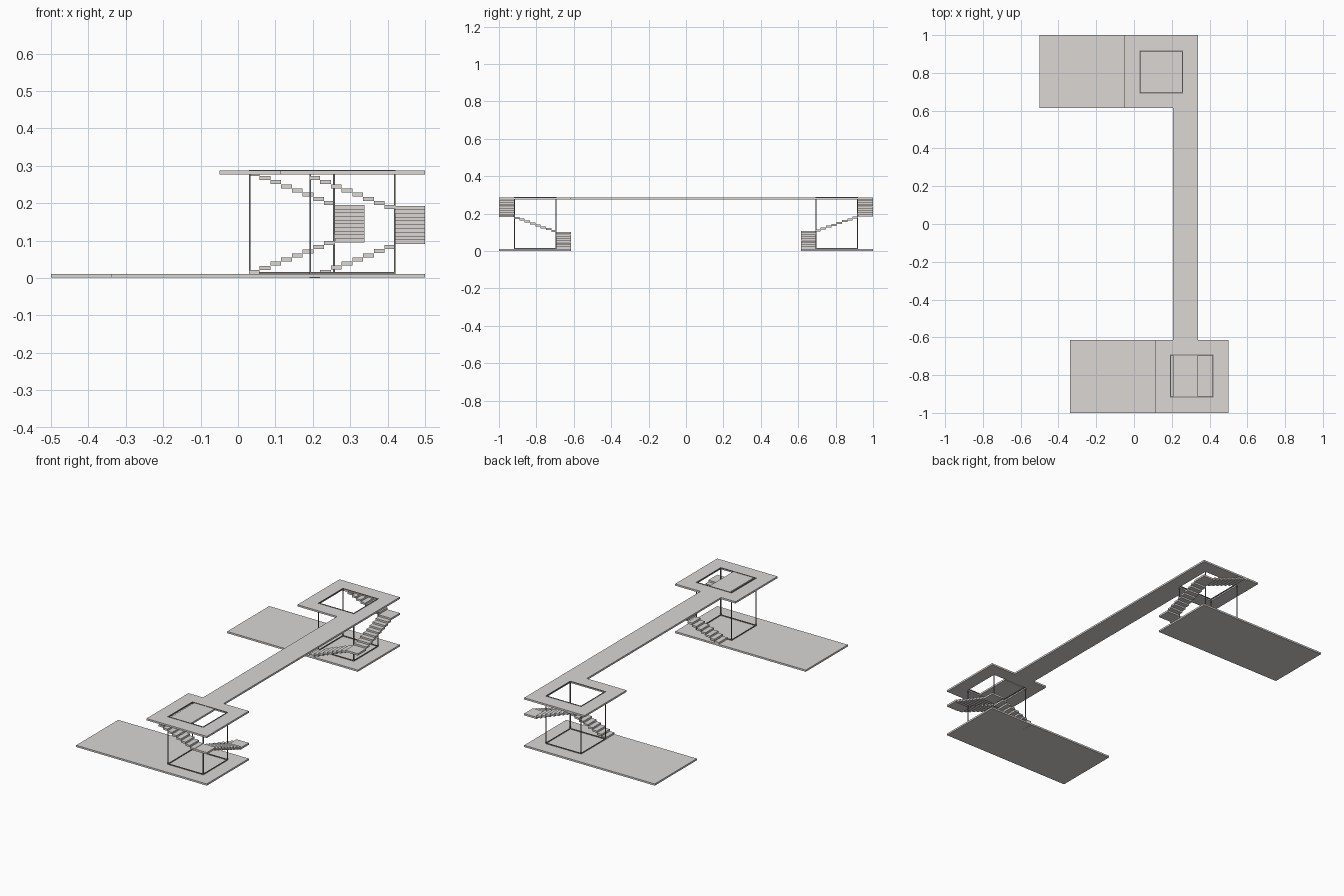
import bpy, bmesh
from mathutils import Vector

if "Cube" in bpy.data.objects:
    bpy.data.objects.remove(bpy.data.objects["Cube"])


def material(name, col):
    m = bpy.data.materials.new(name)
    m.diffuse_color = (*col, 1)
    m.use_nodes = True
    m.node_tree.nodes["Principled BSDF"].inputs["Base Color"].default_value = m.diffuse_color
    return m


CONCRETE = material("light_grey_concrete", (0.705, 0.68, 0.66))
STEEL = material("grey_steel", (0.21, 0.21, 0.21))
Z_DECK = (0.2768, 0.287)


def finish(name, bm, mat):
    me = bpy.data.meshes.new(name)
    bm.to_mesh(me)
    bm.free()
    me.materials.append(mat)
    ob = bpy.data.objects.new(name, me)
    bpy.context.collection.objects.link(ob)


def add_box(bm, x0, x1, y0, y1, z0, z1):
    lo, hi = Vector((x0, y0, z0)), Vector((x1, y1, z1))
    vs = bmesh.ops.create_cube(bm, size=1)["verts"]
    bmesh.ops.scale(bm, vec=hi - lo, verts=vs)
    bmesh.ops.translate(bm, vec=(lo + hi) / 2, verts=vs)


def boxes(name, mat, items):
    bm = bmesh.new()
    for b in items:
        add_box(bm, *b)
    finish(name, bm, mat)


def slab_with_hole(name, xs, ys, z0, z1):
    # 3 x 3 cells without the middle one, extruded to a thick ring
    bm = bmesh.new()
    v = [[bm.verts.new((x, y, z0)) for x in xs] for y in ys]
    faces = [bm.faces.new((v[j][i], v[j][i + 1], v[j + 1][i + 1], v[j + 1][i]))
             for j in range(3) for i in range(3) if (i, j) != (1, 1)]
    ext = bmesh.ops.extrude_face_region(bm, geom=faces, use_keep_orig=True)["geom"]
    bmesh.ops.translate(bm, vec=(0, 0, z1 - z0),
                        verts=[g for g in ext if isinstance(g, bmesh.types.BMVert)])
    bmesh.ops.recalc_face_normals(bm, faces=bm.faces)
    finish(name, bm, mat=CONCRETE)


def tower(side, right, s, first, land_a, land_b, upper):
    """right = outer x edge, s = sign of y; first/upper = lowest tread heights."""
    xl, xr = right - 0.309, right - 0.079           # lift shaft
    yi, yo = 0.692, 0.919                           # shaft, inner and outer |y|
    T, RISE, N = 0.0107, 0.0111, 8

    def bx(x0, x1, a, b, z0, z1):
        return (x0, x1, min(s * a, s * b), max(s * a, s * b), z0, z1)

    # ground pad and upper deck
    boxes(side + "_ground_pad", CONCRETE, [bx(right - 0.838, right, 0.615, 1, 0.001, 0.0112)])
    ys = [0.615, yi, yo, 1]
    slab_with_hole(side + "_upper_deck", [right - 0.387, xl, xr, right],
                   sorted(s * y for y in ys), *Z_DECK)

    # three flights wrapping round the shaft, with two corner landings
    run, depth = (xr - xl) / N, (yo - yi) / N
    st = []
    for i in range(N):
        z = first + RISE * i
        st.append(bx(xl + run * i, xl + run * (i + 1), 0.615, yi, z - T, z))
        z = land_a + (land_b - land_a) * (i + 1) / (N + 1)
        st.append(bx(xr, right, yi + depth * i, yi + depth * (i + 1), z - T, z))
        z = upper + RISE * i
        st.append(bx(xr - run * (i + 1), xr - run * i, yo, 1, z - T, z))
    boxes(side + "_stair_steps", CONCRETE, st)
    boxes(side + "_stair_landings", CONCRETE, [
        bx(xr, right, 0.615, yi, land_a - T, land_a),
        bx(xr, right, yo, 1, land_b - T, land_b)])

    # thin lift shaft frame
    w, z0, z1 = 0.0045, 0.0112, 0.289
    fr = [bx(x, x + w, y, y + w, z0, z1) for x in (xl, xr - w) for y in (yi, yo - w)]
    for z in (z0, z1 - w):
        fr += [bx(xl + w, xr - w, y, y + w, z, z + w) for y in (yi, yo - w)]
        fr += [bx(x, x + w, yi + w, yo - w, z, z + w) for x in (xl, xr - w)]
    boxes(side + "_lift_frame", STEEL, fr)


tower("front", 0.5, -1, 0.0107, 0.102, 0.193, 0.195)
tower("back", 0.338, 1, 0.0214, 0.106, 0.195, 0.206)

# walkway, running on into the front shaft opening
boxes("bridge_walkway", CONCRETE, [
    (0.206, 0.338, -0.615, 0.615, *Z_DECK),
    (0.206, 0.338, -0.9145, -0.6965, *Z_DECK)])
